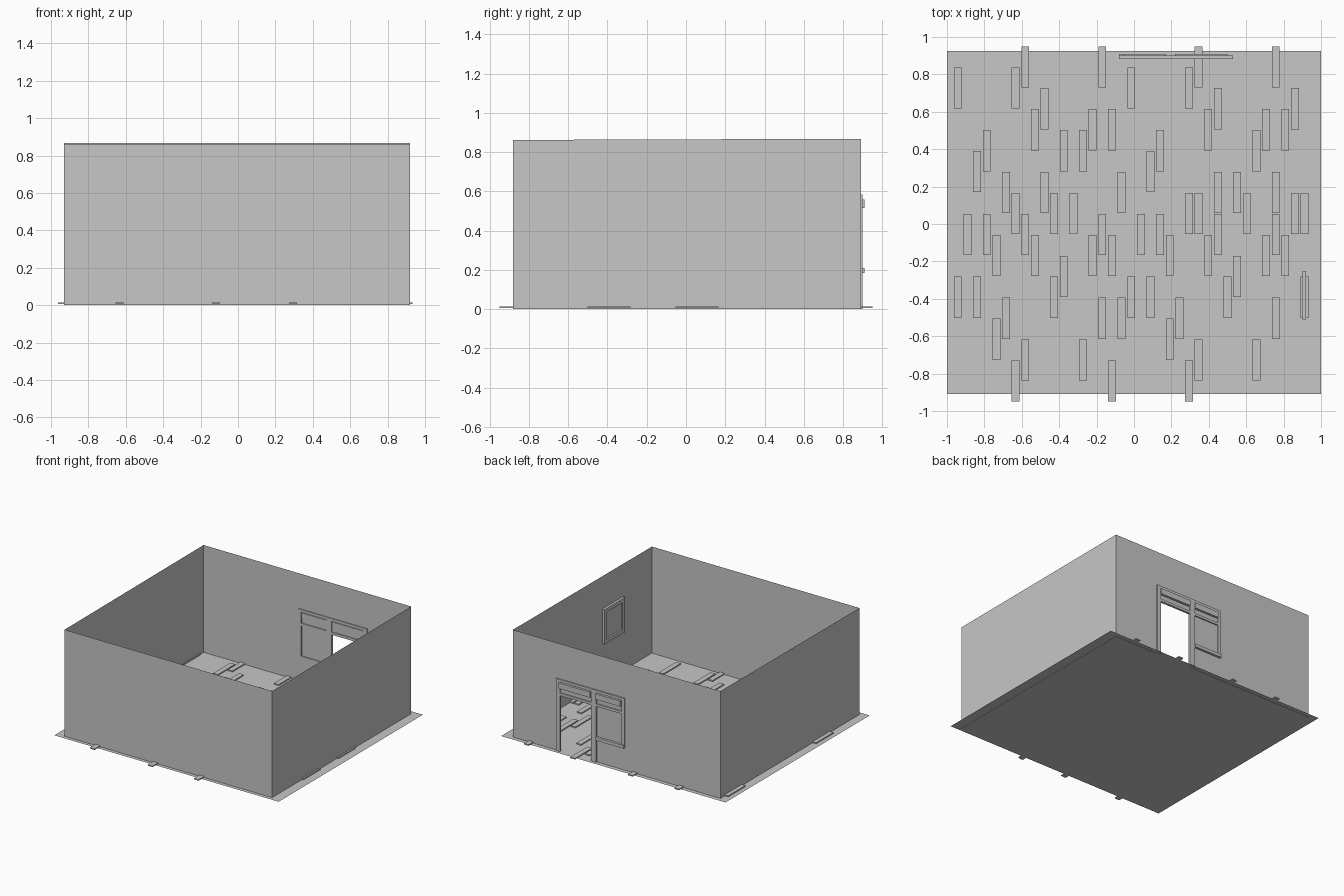
import bpy
import bmesh

cube = bpy.data.objects.get("Cube")
if cube:
    bpy.data.objects.remove(cube, do_unlink=True)

GREY = (0.57, 0.57, 0.57, 1.0)
grey = bpy.data.materials.new("plain grey")
grey.use_nodes = True
grey.diffuse_color = GREY
grey.node_tree.nodes["Principled BSDF"].inputs["Base Color"].default_value = GREY


def finish(name, bm):
    mesh = bpy.data.meshes.new(name)
    bm.to_mesh(mesh)
    bm.free()
    mesh.materials.append(grey)
    obj = bpy.data.objects.new(name, mesh)
    bpy.context.collection.objects.link(obj)
    return obj


def add_box(bm, x, y, z):
    """Add a box spanning the (low, high) pairs."""
    verts = bmesh.ops.create_cube(bm, size=1)["verts"]
    for v in verts:
        for axis, (low, high) in enumerate((x, y, z)):
            v.co[axis] = high if v.co[axis] > 0 else low


def boxes(name, spans):
    bm = bmesh.new()
    for span in spans:
        add_box(bm, *span)
    return finish(name, bm)


def sheet(name, *polygons):
    bm = bmesh.new()
    for points in polygons:
        bm.faces.new([bm.verts.new(p) for p in points])
    return finish(name, bm)


# Room extents
LEFT, RIGHT, FRONT, BACK = -0.93, 0.92, -0.88, 0.89
LOW, HIGH = 0.862, 0.868          # wall tops at the front and the back
DOOR = (0.21, 0.50)
DOOR_TOP = 0.46

# Ground sheet with the room floor just under it
G = 0.004
sheet("ground", [(-1, -0.91, G), (1, -0.91, G), (1, 0.925, G), (-1, 0.925, G)])
sheet("room_floor", [(LEFT, FRONT, 0), (LEFT, BACK, 0), (RIGHT, BACK, 0), (RIGHT, FRONT, 0)])

# Thin walls
sheet("front_wall", [(LEFT, FRONT, 0), (RIGHT, FRONT, 0), (RIGHT, FRONT, LOW), (LEFT, FRONT, LOW)])
for name, x in (("right_wall", LEFT), ("left_wall", RIGHT)):
    side = [(x, FRONT, 0), (x, BACK, 0), (x, BACK, HIGH), (x, FRONT, LOW)]
    sheet(name, side if x > 0 else side[::-1])
a, b = DOOR
sheet("back_wall",
      [(a, BACK, 0), (LEFT, BACK, 0), (LEFT, BACK, HIGH), (a, BACK, HIGH)],
      [(b, BACK, DOOR_TOP), (a, BACK, DOOR_TOP), (a, BACK, HIGH), (b, BACK, HIGH)],
      [(RIGHT, BACK, 0), (b, BACK, 0), (b, BACK, HIGH), (RIGHT, BACK, HIGH)])

# Door and shop window frame on the back wall
depth, proud = (0.882, 0.900), (0.882, 0.909)
boxes("door_frame", [
    ((0.495, 0.53), depth, (0, 0.585)),
    ((0.17, 0.215), depth, (0, 0.585)),
    ((-0.08, -0.055), depth, (0.19, 0.585)),
    ((-0.08, 0.53), depth, (0.565, 0.585)),
    ((-0.08, 0.53), depth, (0.455, 0.475)),
])
boxes("header_bars", [(x, proud, (0.515, 0.56)) for x in ((-0.05, 0.17), (0.22, 0.50))])
boxes("window_sill", [((-0.08, 0.17), proud, (0.185, 0.21))])

# Framed window on the inside of the left wall
wx, y0, y1, z0, z1, w = (0.90, 0.92), -0.51, -0.25, 0.32, 0.60, 0.03
boxes("inner_window_frame", [
    (wx, (y0, y0 + w), (z0, z1)),
    (wx, (y1 - w, y1), (z0, z1)),
    (wx, (y0, y1), (z0, z0 + w)),
    (wx, (y0, y1), (z1 - w, z1)),
])
boxes("inner_window_pane", [((0.913, 0.919), (y0 + w, y1 - w), (z0 + w, z1 - w))])

# Floor planks laid on a staggered grid, one list of columns per row from the back
plank_rows = [
    (-11, -3, 7, 15),
    (-18, -12, 0, 6),
    (-9, 9, 17),
    (-10, -4, -2, 8, 14, 16),
    (-15, -7, -5, 3, 13),
    (-16, 2),
    (-13, -9, -1, 9, 11, 15),
    (-12, -8, -6, 6, 7, 12, 17, 18),
    (-17, -15, -11, -3, 1, 3, 9, 15),
    (-14, -10, -4, -2, 4, 8, 14, 16),
    (-7, 11),
    (-18, -16, -8, 0, 2, 10, 18),
    (-13, -3, -1, 5, 15),
    (-14, 4),
    (-11, -5, 7, 13),
    (-12, -2, 6),
]
planks = []
for row, columns in enumerate(plank_rows):
    y = 0.84 - 0.112 * row
    for column in columns:
        x = 0.0515 * column - 0.015
        planks.append(((x - 0.021, x + 0.021), (y - 0.11, y + 0.11), (0.005, 0.014)))
boxes("floor_planks", planks)
